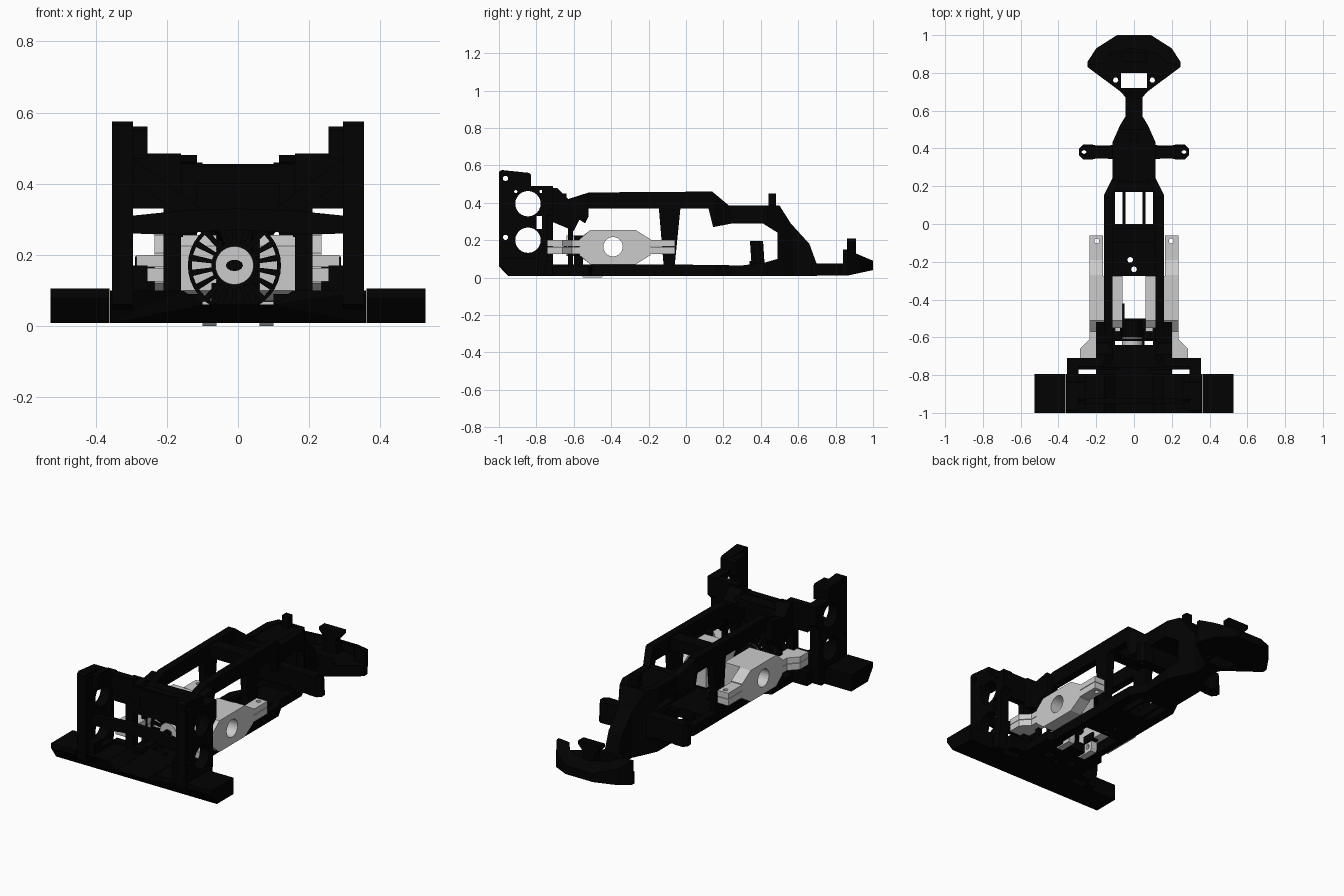
import bpy, bmesh, math
from mathutils import Matrix

if "Cube" in bpy.data.objects:
    bpy.data.objects.remove(bpy.data.objects["Cube"])

black = bpy.data.materials.new("black_plastic")
black.diffuse_color = (0.0005, 0.0005, 0.0005, 1)
black.use_nodes = True
black.node_tree.nodes["Principled BSDF"].inputs["Base Color"].default_value = black.diffuse_color

AXES = {  # local (u, v, w) to world
    'x': Matrix(((0, 0, 1), (1, 0, 0), (0, 1, 0))).to_4x4(),
    'y': Matrix(((1, 0, 0), (0, 0, -1), (0, 1, 0))).to_4x4(),
    'z': Matrix.Identity(4),
}

def circ(u, v, r, n=24):
    return [(u + r * math.cos(2 * math.pi * i / n), v + r * math.sin(2 * math.pi * i / n)) for i in range(n)]

def rect(u0, u1, v0, v1):
    return [(u0, v0), (u1, v0), (u1, v1), (u0, v1)]

def sym(half):
    """Close a right-hand outline by mirroring it in u."""
    return half + [(-u, v) for u, v in reversed(half) if u > 1e-6]

def plate(name, axis, a, b, outline, holes=(), mat=black, warp=None, cuts=()):
    """Flat outline with holes, extruded from a to b along an axis."""
    cu = bpy.data.curves.new(name, 'CURVE')
    cu.dimensions, cu.fill_mode, cu.extrude = '2D', 'BOTH', abs(b - a) / 2
    for loop in [outline, *holes]:
        s = cu.splines.new('POLY')
        s.points.add(len(loop) - 1)
        for p, (u, v) in zip(s.points, loop):
            p.co = (u, v, 0, 1)
        s.use_cyclic_u = True
    tmp = bpy.data.objects.new(name + "_tmp", cu)
    bpy.context.collection.objects.link(tmp)
    me = bpy.data.meshes.new_from_object(tmp.evaluated_get(bpy.context.evaluated_depsgraph_get()))
    bpy.data.objects.remove(tmp)
    bpy.data.curves.remove(cu)
    mid = (a + b) / 2
    me.transform(Matrix.Translation([mid if axis == c else 0 for c in 'xyz']) @ AXES[axis])
    bm = bmesh.new()
    bm.from_mesh(me)
    bmesh.ops.remove_doubles(bm, verts=bm.verts, dist=1e-5)
    for y in cuts:
        bmesh.ops.bisect_plane(bm, geom=bm.verts[:] + bm.edges[:] + bm.faces[:],
                               plane_co=(0, y, 0), plane_no=(0, 1, 0))
    if warp:
        for v in bm.verts:
            v.co = warp(*v.co)
    bmesh.ops.recalc_face_normals(bm, faces=bm.faces)
    for f in bm.faces:
        f.smooth = False
    bm.to_mesh(me)
    bm.free()
    me.name = name
    me.materials.clear()
    if mat:
        me.materials.append(mat)
    ob = bpy.data.objects.new(name, me)
    bpy.context.collection.objects.link(ob)
    return ob

def pair(name, *args, **kw):
    """Right-hand part plus its mirror image at -x."""
    ob = plate("right_" + name, *args, **kw)
    me = ob.data.copy()
    me.transform(Matrix.Scale(-1, 4, (1, 0, 0)))
    me.flip_normals()
    bpy.context.collection.objects.link(bpy.data.objects.new("left_" + name, me))

def box(name, x, y, z, mat=black):
    return plate(name, 'z', *z, rect(*x, *y), mat=mat)

# Front bumper with a dip in the middle and a raked front edge
plate("front_bumper", 'y', -1, -.795,
      sym([(0, .06), (.1, .06), (.155, .1), (.36, .1), (.36, .008), (0, .008)]),
      warp=lambda x, y, z: (x, y + .05 if y < -.9 and z < .03 else y, z))
pair("bumper_wing", 'x', .362, .527, [(-1, .105), (-1, .08), (-.95, .008), (-.795, .008), (-.795, .105)])

# Towers with two lightening holes
pair("front_tower", 'x', .295, .355,
     [(-1, .06), (-1, .565), (-.985, .575), (-.84, .56), (-.83, .55), (-.83, .49), (-.71, .49),
      (-.71, .38), (-.74, .35), (-.74, .12), (-.76, .01), (-.9, .01)],
     [circ(-.845, .395, .068), circ(-.845, .2, .068), circ(-.965, .53, .014, 12), circ(-.965, .215, .014, 12),
      rect(-.8, -.77, .26, .33), circ(-.91, .46, .009, 8), circ(-.775, .46, .009, 8)])
pair("tower_rib", 'x', .255, .296,
     [(-.94, .47), (-.94, .55), (-.93, .56), (-.84, .56), (-.83, .55), (-.83, .47)], [circ(-.965 + .08, .52, .01, 8)])
pair("tower_foot_rib", 'x', .255, .296, [(-.98, .08), (-.98, .17), (-.92, .17), (-.9, .12), (-.8, .12), (-.8, .06)])

# Cross members between the towers
plate("front_arch", 'y', -.95, -.92,
      sym([(0, .33), (.15, .325), (.296, .31), (.296, .26), (.17, .255), (.1, .265), (0, .27)]))
plate("upper_cross_panel", 'y', -.755, -.71,
      sym([(0, .455), (.1, .455), (.1, .46), (.16, .46), (.16, .485), (.3, .485), (.3, .33), (.21, .33), (.16, .29), (0, .29)]))
pair("diagonal_brace", 'y', -.77, -.75, [(.296, .47), (.296, .41), (.16, .31), (.08, .31), (.13, .35)])
pair("lower_upright", 'y', -.755, -.71, rect(.16, .21, .05, .34))
pair("lower_cross_panel", 'y', -.755, -.71, rect(.1, .296, .01, .09))
pair("rail_shoulder", 'x', .155, .2,
     [(-.72, .48), (-.69, .48), (-.63, .42), (-.52, .44), (-.52, .33), (-.54, .29), (-.57, .31), (-.6, .25), (-.72, .3)])
pair("shoulder_pin", 'x', .165, .19, rect(-.63, -.605, .06, .31))

# Side frames, drawn in profile then narrowed towards the tail
WIDTH = [(-2, .16), (.15, .16), (.24, .115), (.43, .115), (.52, .075), (.57, .045), (2, .045)]
def half_width(y):
    for (y0, w0), (y1, w1) in zip(WIDTH, WIDTH[1:]):
        if y <= y1:
            return w0 + (w1 - w0) * (y - y0) / (y1 - y0)
CUTS = [y for y, _ in WIDTH[1:-1]]
NOSE = [(.5, .385), (.56, .29), (.66, .18), (.7, .07), (.7, .01)]
pair("side_frame", 'x', .115, .16,
     [(-.76, .01), (-.76, .07), (-.12, .07), (-.145, .37), (-.53, .37), (-.6, .3), (-.76, .3),
      (-.76, .455), (-.69, .48), (-.63, .42), (-.52, .455), (.14, .46), (.23, .385)] + NOSE,
     [[(-.06, .07), (.3, .065), (.42, .08), (.49, .1), (.49, .24), (.41, .29), (.25, .29), (.145, .27),
       (.12, .37), (-.03, .37)]],
     warp=lambda x, y, z: (half_width(y) - (.16 - x), y, z), cuts=CUTS)
plate("nose_core", 'x', -.04, .04, [(.49, .01), (.49, .385)] + NOSE)

# Floor tray with its openings, following the frames
plate("floor_tray", 'z', .008, .06,
      sym([(0, -.8), (.2, -.8), (.2, -.52), (.155, -.5), (.155, .15), (.11, .24), (.11, .43), (.07, .52), (.045, .57),
           (.045, .7), (0, .7)]),
      [rect(-.115, .115, -.5, -.275), rect(-.1, -.06, 0, .17), rect(-.045, .045, 0, .17), rect(.06, .1, 0, .17),
       circ(-.02, -.19, .015, 12), circ(0, -.24, .015, 12), circ(0, -.68, .015, 12),
       rect(.055, .1, -.67, -.62), rect(-.1, -.055, -.67, -.62)])

# Roof deck over the rear cage
plate("cage_deck", 'z', .3, .38, sym([(0, .22), (.11, .24), (.11, .43), (.07, .5), (0, .5)]))
box("cage_crossbar", (-.12, .12), (.17, .22), (.3, .37))
box("mid_crossbar", (-.14, .14), (-.1, -.02), (.38, .45))
box("front_crossbar", (-.13, .13), (-.76, -.64), (.4, .45))
box("deck_post", (-.02, .02), (.44, .48), (.37, .45))

# Rear arm mount with eyelets, leaning slightly forward
plate("rear_arm_mount", 'z', .075, .195,
      sym([(0, .35), (.2, .355), (.22, .35), (.27, .35), (.29, .37), (.29, .4), (.27, .42), (.22, .42), (.2, .415), (0, .42)]),
      [circ(.265, .385, .014, 12), circ(-.265, .385, .014, 12)],
      warp=lambda x, y, z: (x, y - (.008 if z > .13 else 0), z))
box("arm_mount_foot", (-.1, .1), (.34, .4), (.06, .09))

# Tail bumper head: flat base plus raised rim sloping to the back
def slope(x, y, z):
    t = max(0, (y - .86) / .14)
    return (x, y, z - .06 * t if z > .1 else (z + .03 * t if z < .03 else z))
plate("tail_base", 'z', .01, .075,
      sym([(0, .66), (.045, .67), (.07, .7), (.245, .83), (.245, .86), (.2, .93), (.09, 1), (0, 1)]),
      [rect(-.07, .07, .72, .8), circ(.097, .762, .014, 12), circ(-.097, .762, .014, 12)], warp=slope)
plate("tail_rim", 'z', .06, .15,
      sym([(0, 1), (.09, 1), (.2, .93), (.245, .86), (.245, .84), (.17, .85), (.13, .9), (0, .93)]), warp=slope)
plate("tail_hook", 'y', .86, .91, sym([(0, .21), (.07, .21), (.07, .19), (.035, .15), (.05, .06), (0, .06)]))

# Grey gearbox clamps: bored block with mounting ears at both ends
HEX = [(-.57, .12), (-.51, .07), (-.27, .07), (-.19, .12), (-.19, .205), (-.27, .255), (-.51, .255), (-.57, .205)]
INNER = [(-.55, .1), (-.51, .07), (-.275, .07), (-.275, .255), (-.51, .255), (-.55, .225)]
BORE = [circ(-.39, .165, .052)]
pair("clamp_plate", 'x', .163, .235, HEX, BORE, mat=None)
pair("gearbox_block", 'x', .06, .163, INNER, BORE, mat=None)
for z0, z1, nm in ((.125, .163, "lower"), (.166, .2, "upper")):
    pair(nm + "_front_ear", 'z', z0, z1,
         [(.163, -.56), (.235, -.56), (.235, -.61), (.285, -.66), (.285, -.74), (.17, -.74)], mat=None)
    pair(nm + "_rear_ear", 'z', z0, z1, rect(.165, .235, -.2, -.06), [circ(.197, -.09, .013, 12)], mat=None)

# Slotted cooling disc, hub and motor
C = (-.01, .17)
slots = []
for i in range(18):
    t = 2 * math.pi * i / 18
    slots.append([(C[0] + r * math.cos(t + d), C[1] + r * math.sin(t + d))
                  for r, d in ((.065, -.09), (.12, -.1), (.12, .1), (.065, .09))])
plate("slotted_disc", 'y', -.62, -.605, circ(*C, .131, 36), slots)
plate("disc_hub", 'y', -.64, -.6, circ(*C, .054), mat=None)
plate("hub_nut", 'y', -.655, -.635, [(C[0] + u * 1.5, C[1] + v) for u, v in circ(0, 0, .016, 12)])
plate("motor", 'y', -.6, -.51, circ(*C, .055))
box("motor_mount", (-.075, .05), (-.6, -.55), (.05, .12))
box("side_bracket", (-.09, -.05), (-.5, -.42), (.06, .105))

# Grey link block under the floor
pair("link_block", 'x', .06, .1, [(-.57, .02), (-.55, 0), (-.45, 0), (-.44, .02), (-.44, .068), (-.57, .068)],
     [circ(-.53, .035, .014, 12), circ(-.475, .035, .014, 12)], mat=None)
